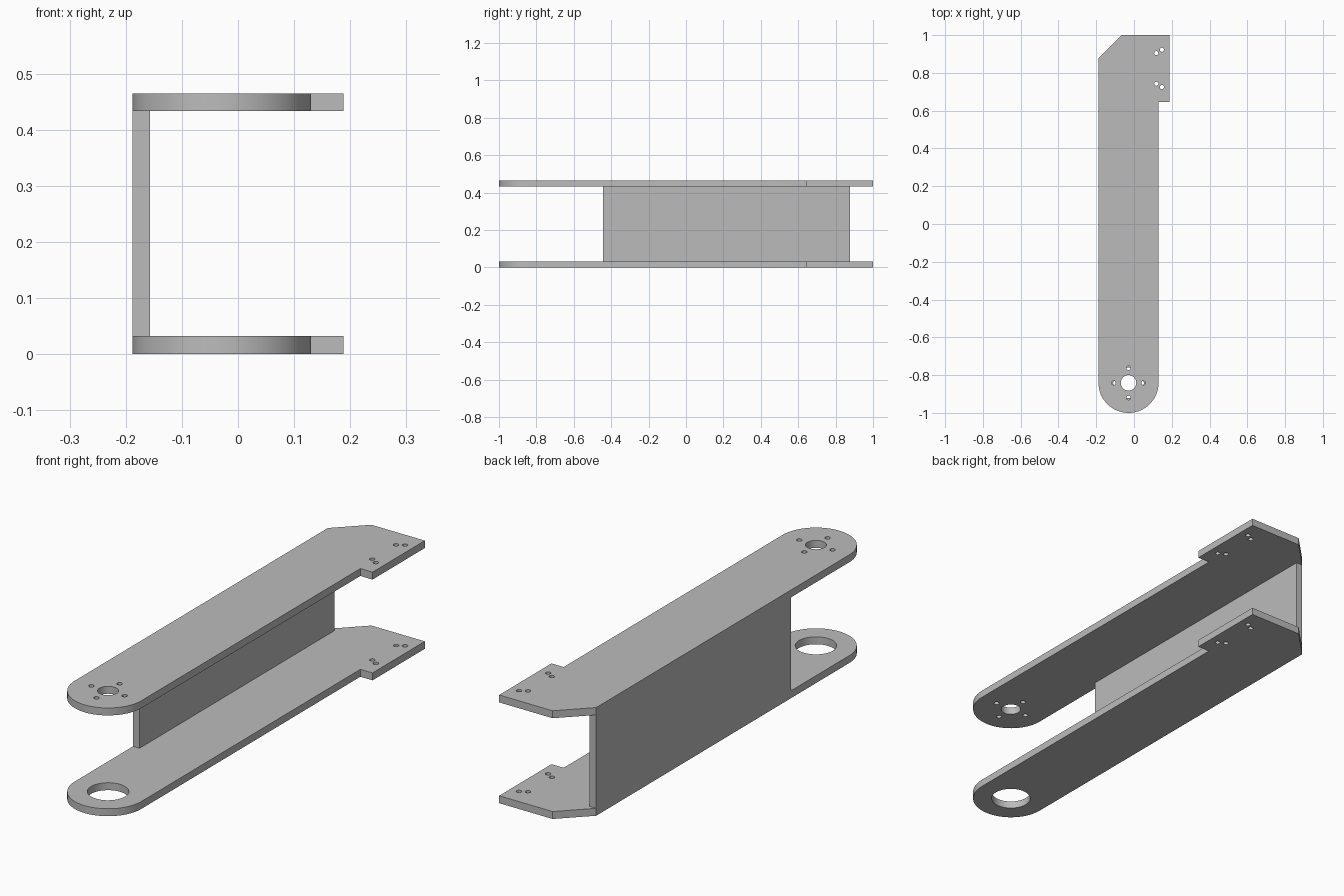
import bpy, bmesh, math

if "Cube" in bpy.data.objects:
    bpy.data.objects.remove(bpy.data.objects["Cube"])

THICK = 0.032      # plate and web thickness
HEIGHT = 0.465     # overall height
CX, CY, R = -0.029, -0.841, 0.159   # centre and radius of the rounded end

grey = bpy.data.materials.new("plain grey")
grey.diffuse_color = (0.5, 0.5, 0.5, 1)
grey.use_nodes = True
grey.node_tree.nodes["Principled BSDF"].inputs["Base Color"].default_value = grey.diffuse_color


def circle(x, y, r, n):
    return [(x + r * math.cos(2 * math.pi * i / n),
             y + r * math.sin(2 * math.pi * i / n)) for i in range(n)]


def make_plate(name, outline, holes, z, height):
    """Flat outline with holes, extruded upwards."""
    bm = bmesh.new()
    for loop in [outline] + holes:
        vs = [bm.verts.new((x, y, z)) for x, y in loop]
        for a, b in zip(vs, vs[1:] + vs[:1]):
            bm.edges.new((a, b))
    bmesh.ops.triangle_fill(bm, edges=bm.edges[:], use_beauty=True,
                            use_dissolve=False, normal=(0, 0, 1))
    ext = bmesh.ops.extrude_face_region(bm, geom=bm.faces[:], use_keep_orig=True)
    top = [g for g in ext["geom"] if isinstance(g, bmesh.types.BMVert)]
    bmesh.ops.translate(bm, verts=top, vec=(0, 0, height))
    bmesh.ops.recalc_face_normals(bm, faces=bm.faces[:])
    mesh = bpy.data.meshes.new(name)
    bm.to_mesh(mesh)
    bm.free()
    mesh.materials.append(grey)
    obj = bpy.data.objects.new(name, mesh)
    bpy.context.collection.objects.link(obj)
    bpy.ops.object.select_all(action='DESELECT')
    obj.select_set(True)
    bpy.context.view_layer.objects.active = obj
    bpy.ops.object.shade_smooth_by_angle(angle=math.radians(30))
    return obj


# Arm outline: rounded front end, stepped tab and chamfered corner at the back
outline = [(CX + R * math.cos(a), CY + R * math.sin(a))
           for a in (math.pi + math.pi * i / 40 for i in range(41))]
outline += [(CX + R, 0.645), (0.188, 0.645), (0.188, 1.0),
            (-0.066, 1.0), (-0.188, 0.878)]

# Screw holes in the tab, mirrored about its middle
tab_mid = 0.8235
tab_holes = [circle(x, tab_mid + s * d, 0.011, 16)
             for s in (-1, 1) for x, d in ((0.118, 0.081), (0.148, 0.099))]

# Upper arm: small bore with four screw holes around it
bolt_holes = [circle(CX + 0.079 * math.cos(k * math.pi / 2),
                     CY + 0.079 * math.sin(k * math.pi / 2), 0.011, 16)
              for k in range(4)]
make_plate("upper_arm", outline,
           tab_holes + bolt_holes + [circle(CX, CY, 0.041, 32)],
           HEIGHT - THICK, THICK)

# Lower arm: one large bore
make_plate("lower_arm", outline, tab_holes + [circle(CX, CY, 0.081, 48)], 0, THICK)

# Upright web joining the arms along the left edge
make_plate("side_web",
           [(-0.188, -0.444), (-0.157, -0.444), (-0.157, 0.878), (-0.188, 0.878)],
           [], THICK, HEIGHT - 2 * THICK)
